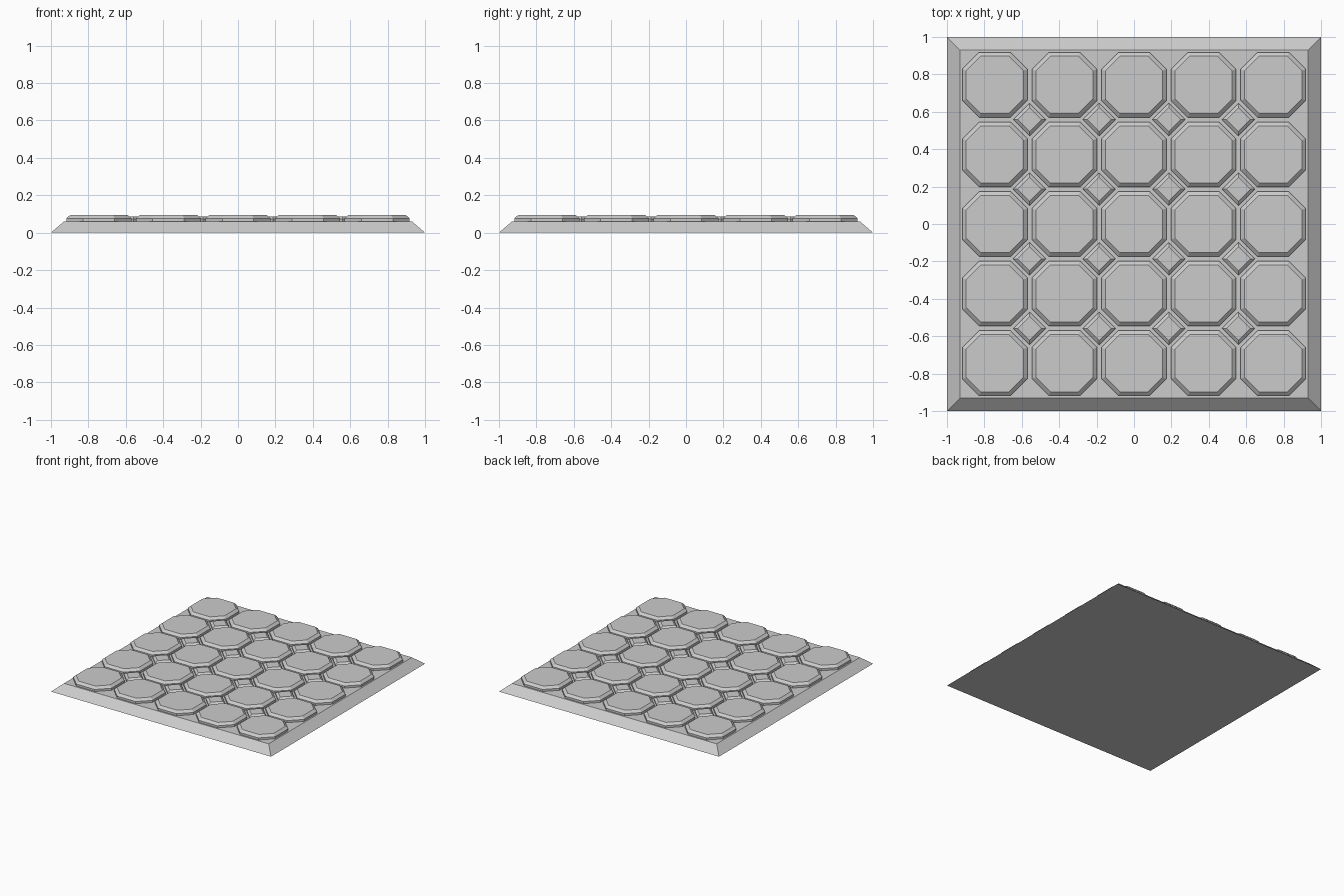
import bpy, bmesh

if "Cube" in bpy.data.objects:
    bpy.data.objects.remove(bpy.data.objects["Cube"])


def stack(bm, loops):
    """Solid made of stacked (outline, z) loops with flat caps."""
    rings = [[bm.verts.new((x, y, z)) for x, y in pts] for pts, z in loops]
    n = len(rings[0])
    bm.faces.new(rings[0][::-1])
    bm.faces.new(rings[-1])
    for a, b in zip(rings, rings[1:]):
        for i in range(n):
            j = (i + 1) % n
            bm.faces.new((a[i], a[j], b[j], b[i]))


def finish(bm, name):
    bmesh.ops.recalc_face_normals(bm, faces=bm.faces)
    me = bpy.data.meshes.new(name)
    bm.to_mesh(me)
    bm.free()
    ob = bpy.data.objects.new(name, me)
    bpy.context.collection.objects.link(ob)


def square(h):
    return [(-h, -h), (h, -h), (h, h), (-h, h)]


def octagon(cx, cy, h, c):
    k = h - c
    pts = [(h, -k), (h, k), (k, h), (-k, h), (-h, k), (-h, -k), (-k, -h), (k, -h)]
    return [(cx + x, cy + y) for x, y in pts]


def diamond(cx, cy, r):
    return [(cx + r, cy), (cx, cy + r), (cx - r, cy), (cx, cy - r)]


STEP, HALF, CUT, BEV = 0.372, 0.174, 0.09, 0.021
BASE_Z, EDGE_Z, TOP_Z = 0.06, 0.077, 0.095

# sloped base slab
bm = bmesh.new()
stack(bm, [(square(1.0), 0), (square(0.93), BASE_Z)])
finish(bm, "base_slab")

# 5 x 5 octagonal paving tiles with bevelled rims
bm = bmesh.new()
for i in range(-2, 3):
    for j in range(-2, 3):
        x, y = i * STEP, j * STEP
        rim = octagon(x, y, HALF, CUT)
        stack(bm, [(rim, BASE_Z - 0.01), (rim, EDGE_Z),
                   (octagon(x, y, HALF - BEV, CUT - 0.586 * BEV), TOP_Z)])
finish(bm, "octagon_tiles")

# 4 x 4 small diamond tiles filling the corners
bm = bmesh.new()
for i in range(4):
    for j in range(4):
        x, y = (i - 1.5) * STEP, (j - 1.5) * STEP
        rim = diamond(x, y, 0.088)
        stack(bm, [(rim, BASE_Z - 0.01), (rim, 0.072), (diamond(x, y, 0.064), 0.086)])
finish(bm, "diamond_tiles")
